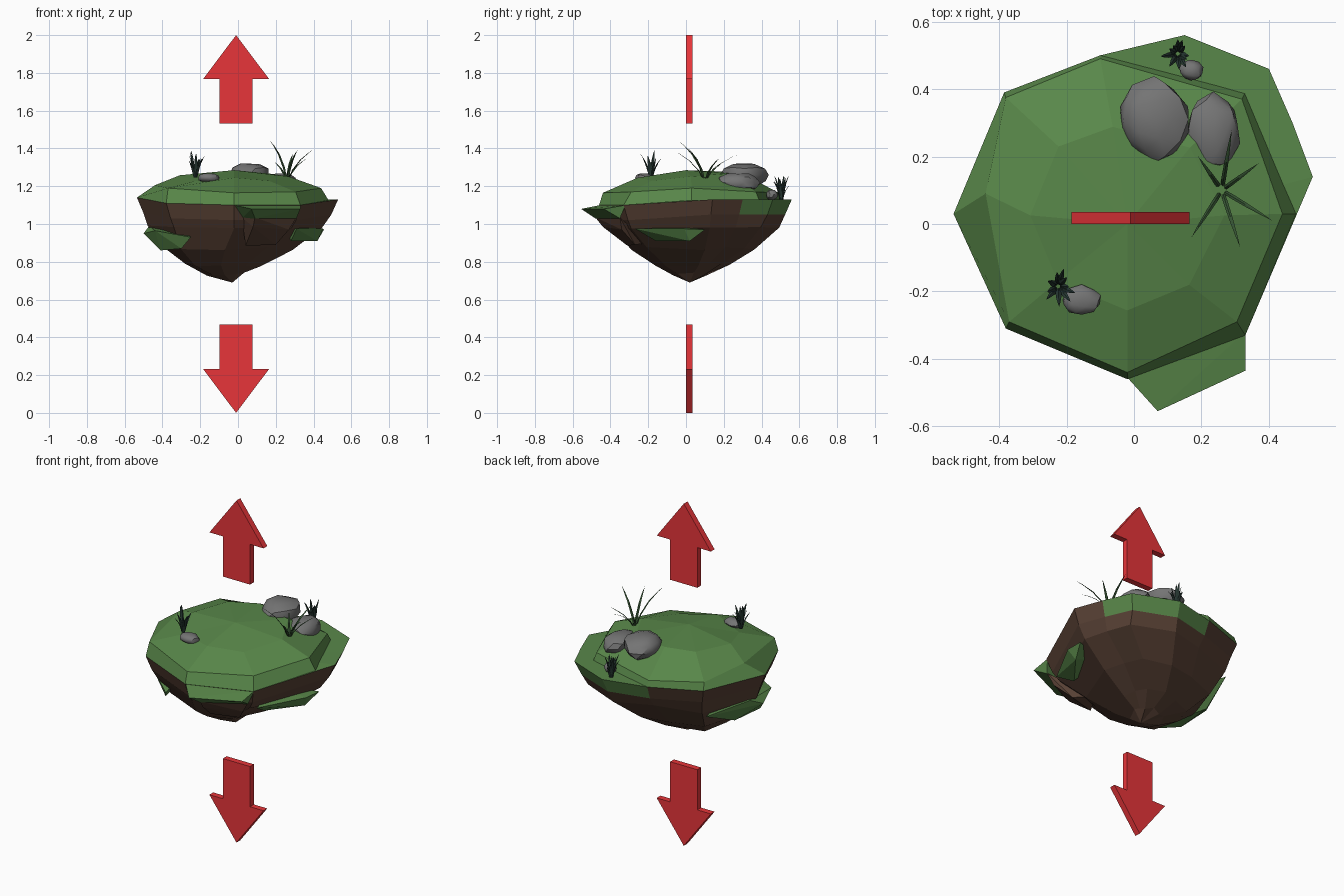
import bpy, bmesh, math, random
from mathutils import Vector

random.seed(4)
if "Cube" in bpy.data.objects:
    bpy.data.objects.remove(bpy.data.objects["Cube"], do_unlink=True)


def make_material(name, colour):
    material = bpy.data.materials.new(name)
    material.use_nodes = True
    material.diffuse_color = (*colour, 1)
    material.node_tree.nodes["Principled BSDF"].inputs["Base Color"].default_value = (*colour, 1)
    return material


grass_green = make_material("grass green", (0.1, 0.245, 0.068))
soil_brown = make_material("soil brown", (0.1, 0.054, 0.036))
stone_grey = make_material("stone grey", (0.175, 0.175, 0.175))
arrow_red = make_material("arrow red", (0.8, 0.036, 0.042))
tuft_dark = make_material("tuft dark green", (0.02, 0.04, 0.033))
blade_green = make_material("blade green", (0.035, 0.085, 0.032))


def finish(name, bm, *materials):
    bmesh.ops.recalc_face_normals(bm, faces=bm.faces)
    mesh = bpy.data.meshes.new(name)
    bm.to_mesh(mesh)
    bm.free()
    for material in materials:
        mesh.materials.append(material)
    obj = bpy.data.objects.new(name, mesh)
    bpy.context.collection.objects.link(obj)
    return obj


def loft(bm, rings, start=None, end=None, rule=lambda band, side: 0):
    """Join rings of equal length with quads, closing each end with a fan to a point."""
    loops = [[bm.verts.new(p) for p in ring] for ring in rings]
    count = len(loops[0])
    for band, (a, b) in enumerate(zip(loops, loops[1:])):
        for i in range(count):
            j = (i + 1) % count
            bm.faces.new((a[i], a[j], b[j], b[i])).material_index = rule(band, i)
    for loop, tip, band in ((loops[0], start, -1), (loops[-1], end, len(loops))):
        if tip:
            apex = bm.verts.new(tip)
            for i in range(count):
                face = bm.faces.new((loop[i], loop[(i + 1) % count], apex))
                face.material_index = rule(band, i)


def scaled(points, scale, height, shift=0, jitter=0):
    """Shrink an outline toward the island centre; height maps old z to new z."""
    cx, cy = -0.02, 0.02
    return [(cx + (x - cx) * scale * (1 + random.uniform(-jitter, jitter)) + shift,
             cy + (y - cy) * scale * (1 + random.uniform(-jitter, jitter)),
             height(z) + random.uniform(-jitter, jitter) * 0.3) for x, y, z in points]


# Outlines: shared rim, then the shelf side and the cap side
shared = [(-0.1, 0.5, 1.13), (-0.385, 0.39, 1.14), (-0.535, 0.03, 1.14),
          (-0.38, -0.31, 1.11), (-0.02, -0.46, 1.1), (0.33, -0.33, 1.1)]
shelf = [(0.53, 0.14, 1.13), (0.47, 0.3, 1.13), (0.4, 0.46, 1.13), (0.15, 0.56, 1.13)]
cap = [(0.48, 0.03, 1.125), (0.33, 0.39, 1.12)]

# Soil body with a grassy shelf at the back
soil_outline = shared + shelf
soil_rings = [soil_outline, scaled(soil_outline, 0.935, lambda z: z - 0.08)]
for scale, level, shift in ((0.87, 0.985, 0), (0.64, 0.87, -0.05),
                            (0.38, 0.785, -0.07), (0.18, 0.735, -0.05)):
    soil_rings.append(scaled(soil_outline, scale, lambda z: level, shift, 0.03))
bm = bmesh.new()
loft(bm, soil_rings, (0, 0, 1.12), (-0.03, 0.02, 0.69),
     lambda band, side: 0 if band < 0 or (band == 0 and side in (7, 8, 9)) else 1)
finish("soil_body", bm, grass_green, soil_brown)

# Grass cap: rim, shoulder that leans in on the left, and a crown that dips toward the front
cap_outline = shared + cap
shoulder = [(-0.1, 0.49, 1.165), (-0.38, 0.375, 1.185), (-0.44, 0.09, 1.205), (-0.37, -0.29, 1.19),
            (-0.02, -0.44, 1.165), (0.305, -0.29, 1.17), (0.44, 0.03, 1.19), (0.32, 0.37, 1.17)]
bm = bmesh.new()
loft(bm, [cap_outline, shoulder,
          scaled(cap_outline, 0.55, lambda z: 1.265 if z > 1.115 else 1.24, 0, 0.05)],
     None, (-0.02, 0, 1.285))
finish("grass_cap", bm, grass_green)


# Ledges and bulges that jut out of the soil
def ledge(name, points, material):
    bm = bmesh.new()
    for p in points:
        bm.verts.new(p)
    result = bmesh.ops.convex_hull(bm, input=bm.verts)
    bmesh.ops.delete(bm, geom=list(set(result["geom_interior"])), context="VERTS")
    finish(name, bm, material)


ledge("front_ledge", [(-0.02, -0.455, 1.1), (0.07, -0.555, 1.08), (0.33, -0.435, 1.08),
                      (0.33, -0.32, 1.1), (0.02, -0.4, 1.03), (0.09, -0.48, 1.03),
                      (0.31, -0.35, 1.03)], grass_green)
ledge("front_soil_bulge", [(0.02, -0.41, 1.035), (0.09, -0.48, 1.035), (0.31, -0.35, 1.035),
                           (0.08, -0.44, 0.985), (0.27, -0.34, 0.97), (0.04, -0.31, 0.885),
                           (0.2, -0.27, 0.89), (0.1, -0.2, 0.9)], soil_brown)
ledge("right_ledge", [(-0.47, 0.08, 0.99), (-0.5, 0, 0.95), (-0.44, -0.16, 0.965),
                      (-0.25, -0.31, 0.93), (-0.41, -0.1, 0.86), (-0.3, -0.24, 0.87),
                      (-0.36, 0.33, 0.96), (-0.4, 0.12, 0.87), (-0.3, 0, 0.98)], grass_green)
ledge("left_ledge", [(0.45, -0.01, 0.975), (0.455, 0.1, 0.97), (0.31, -0.27, 0.975),
                     (0.42, 0.02, 0.91), (0.28, -0.16, 0.91), (0.25, 0, 0.99)], grass_green)


# Rocks
def rock(name, centre, size):
    bm = bmesh.new()
    bmesh.ops.create_icosphere(bm, subdivisions=2, radius=1)
    for v in bm.verts:
        v.co *= random.uniform(0.92, 1.1)
        v.co.z = min(v.co.z, 0.85)
        v.co = Vector(centre) + Vector(a * b for a, b in zip(v.co, size))
    obj = finish(name, bm, stone_grey)
    bpy.ops.object.select_all(action="DESELECT")
    obj.select_set(True)
    bpy.context.view_layer.objects.active = obj
    bpy.ops.object.shade_smooth_by_angle(angle=math.radians(35))


rock("large_rock", (0.06, 0.31, 1.26), (0.105, 0.12, 0.07))
rock("medium_rock", (0.235, 0.275, 1.22), (0.08, 0.11, 0.055))
rock("small_back_rock", (0.17, 0.455, 1.155), (0.036, 0.03, 0.03))
rock("small_front_rock", (-0.155, -0.225, 1.245), (0.058, 0.042, 0.026))


# Grass blades: tapering three-sided strips that bend outward
def blade(bm, base, tip, width):
    base, tip = Vector(base), Vector(tip)
    bend = base.lerp(tip, 0.25)
    bend.z = base.z + (tip.z - base.z) * 0.65
    out = Vector((tip.x - base.x, tip.y - base.y, 0)).normalized()
    side = Vector((-out.y, out.x, 0)) * width
    rings = []
    for t, w in ((0, 0.6), (0.3, 1), (0.6, 0.85), (0.85, 0.45)):
        p = base.lerp(bend, t).lerp(bend.lerp(tip, t), t)
        rings.append([p + side * w, p - side * w, p - out * width * 0.5 * w])
    loft(bm, rings, None, tip)


def tuft(name, centre, radius, height, count):
    bm = bmesh.new()
    for i in range(count):
        angle = math.tau * i / count + random.uniform(-0.3, 0.3)
        reach = radius * random.uniform(0.5, 1)
        direction = Vector((math.cos(angle), math.sin(angle), 0))
        tip = Vector(centre) + direction * reach
        tip.z += height * random.uniform(0.5, 1)
        blade(bm, Vector(centre) + direction * 0.008, tip, 0.009)
    finish(name, bm, tuft_dark)


tuft("back_tuft", (0.13, 0.505, 1.125), 0.055, 0.135, 11)
tuft("front_tuft", (-0.225, -0.185, 1.245), 0.06, 0.15, 11)

bm = bmesh.new()
for tip in ((0.17, -0.04, 1.44), (0.315, -0.07, 1.39), (0.41, 0.01, 1.4),
            (0.37, 0.18, 1.35), (0.29, 0.28, 1.37), (0.19, 0.2, 1.33)):
    blade(bm, (0.26, 0.1, 1.22), tip, 0.007)
finish("long_grass", bm, blade_green)


# Arrows above and below
def arrow(name, tip, direction):
    half = [(0, 0), (0.175, 0.233), (0.0875, 0.233), (0.0875, 0.468)]
    profile = half + [(-x, d) for x, d in reversed(half[1:])]
    bm = bmesh.new()
    front = bm.faces.new([bm.verts.new((x - 0.01, 0, tip - direction * d)) for x, d in profile])
    solid = bmesh.ops.extrude_face_region(bm, geom=[front], use_keep_orig=True)
    moved = [v for v in solid["geom"] if isinstance(v, bmesh.types.BMVert)]
    bmesh.ops.translate(bm, verts=moved, vec=(0, 0.035, 0))
    finish(name, bm, arrow_red)


arrow("up_arrow", 2, 1)
arrow("down_arrow", 0, -1)
